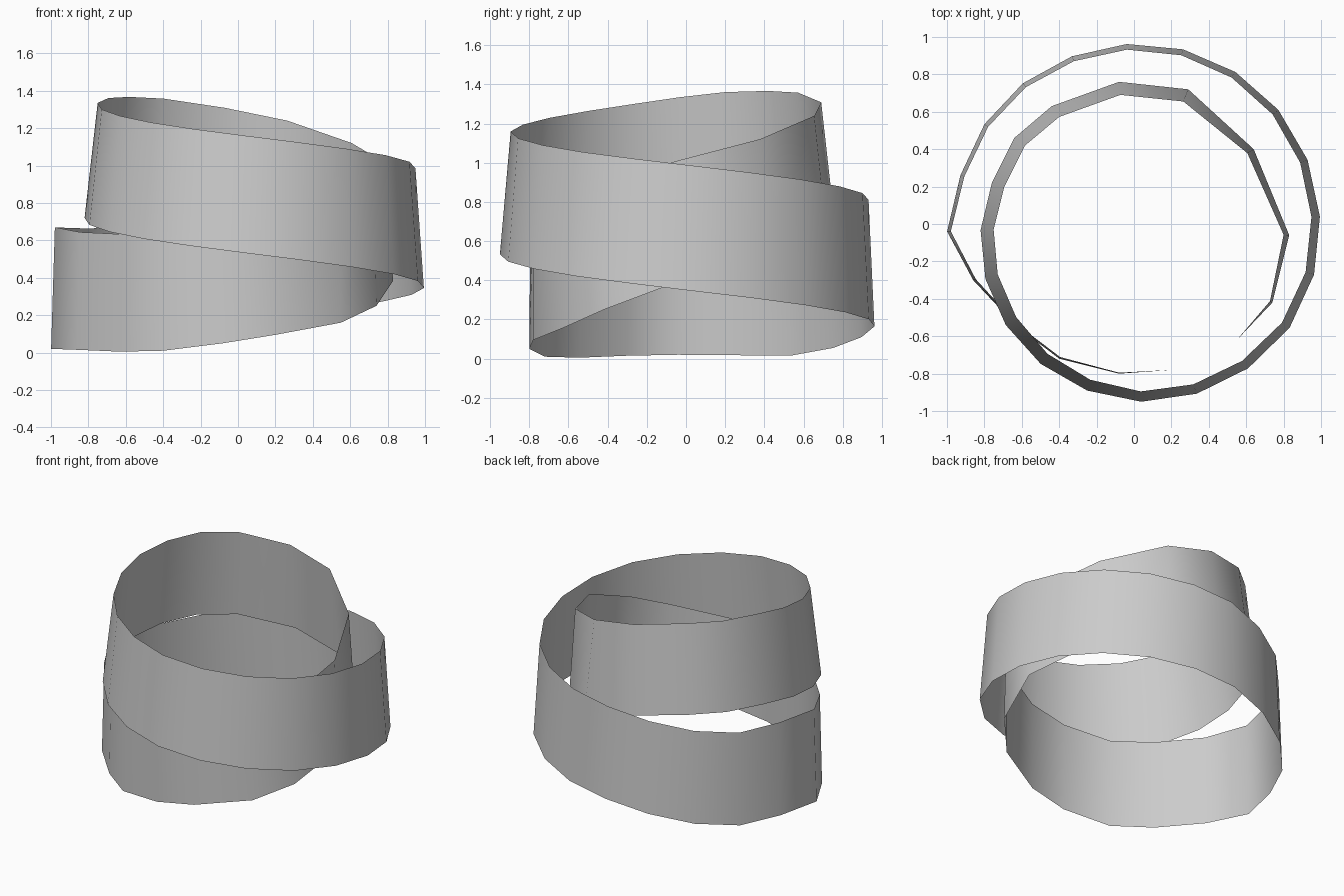
import bpy
import bmesh
from math import radians, cos, sin
from mathutils import Vector

# Remove the default object
default_cube = bpy.data.objects.get("Cube")
if default_cube:
    bpy.data.objects.remove(default_cube, do_unlink=True)


def make_material(name, colour):
    material = bpy.data.materials.new(name)
    material.use_nodes = True
    material.diffuse_color = colour
    material.node_tree.nodes["Principled BSDF"].inputs["Base Color"].default_value = colour
    return material


def interpolate(keys, position):
    """Linear interpolation through (position, value) keys."""
    for (start, first), (end, second) in zip(keys, keys[1:]):
        if position <= end:
            return first + (second - first) * (position - start) / (end - start)
    return keys[-1][1]


# Outer turn: a descending spiral, described by a few keys along its steps
OUTER_STEPS = 21
RADIUS = [(0, 1), (1, .964), (4, .956), (8, .984), (11, 1), (12, 1), (15, .951), (20, .821)]
BOTTOM = [(0, .02), (2, .015), (3, .055), (5, .165), (10, .345), (20, .72)]
LEAN = [(0, .02), (5, .03), (10, .045), (15, .055), (18, .07), (20, .07)]
HEIGHT = [(0, .65), (10, .64), (20, .615), (35, .63)]

# Inner turn: x, y, bottom height, inward lean of the top edge
INNER_PATH = [
    (-.76, .22, .745, .07), (-.64, .46, .75, .07), (-.44, .63, .74, .07),
    (-.08, .76, .69, .07), (.29, .72, .62, .07), (.64, .40, .5, .04),
    (.83, -.06, .385, .03), (.74, -.42, .25, .015), (.55, -.62, .16, 0),
    (.2, -.78, .095, 0), (-.08, -.8, .05, .005), (-.4, -.72, .01, .01),
    (-.63, -.545, .005, .01), (-.86, -.3, .015, .015),
]

path = []
for step in range(OUTER_STEPS):
    angle = radians(182.3 - 18 * step)
    radius = interpolate(RADIUS, step)
    path.append((radius * cos(angle), radius * sin(angle),
                 interpolate(BOTTOM, step), interpolate(LEAN, step)))
path.extend(INNER_PATH)

# Closed ribbon: each path point carries a bottom and a leaning top vertex
mesh = bpy.data.meshes.new("ribbon_band")
bm = bmesh.new()
bottom_edge, top_edge = [], []
for step, (x, y, z, lean) in enumerate(path):
    base = Vector((x, y, z))
    inward = -Vector((x, y, 0)).normalized()
    rise = Vector((0, 0, interpolate(HEIGHT, step)))
    bottom_edge.append(bm.verts.new(base))
    top_edge.append(bm.verts.new(base + inward * lean + rise))

count = len(path)
for current in range(count):
    following = (current + 1) % count
    face = bm.faces.new((bottom_edge[following], bottom_edge[current],
                         top_edge[current], top_edge[following]))
    face.smooth = True
bm.to_mesh(mesh)
bm.free()

ribbon = bpy.data.objects.new("ribbon_band", mesh)
bpy.context.collection.objects.link(ribbon)
mesh.materials.append(make_material("plain grey", (.6, .6, .6, 1)))
